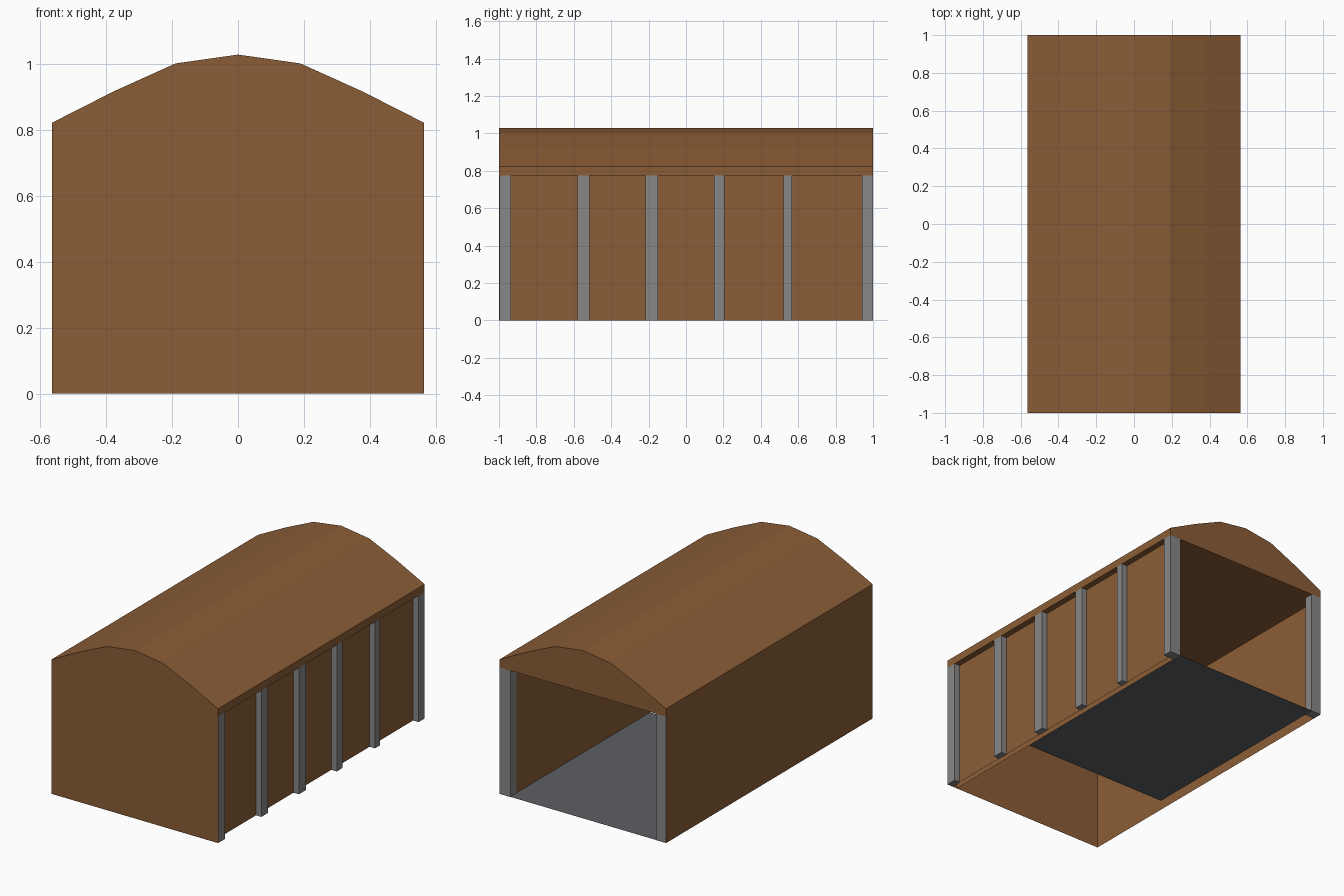
import bpy

if "Cube" in bpy.data.objects:
    bpy.data.objects.remove(bpy.data.objects["Cube"])

def material(name, rgb):
    m = bpy.data.materials.new(name)
    m.diffuse_color = (*rgb, 1)
    m.use_nodes = True
    m.node_tree.nodes["Principled BSDF"].inputs["Base Color"].default_value = m.diffuse_color
    return m

BROWN = material("brown_wood", (0.258, 0.110, 0.037))
GREY = material("grey_post", (0.245, 0.245, 0.245))
SLATE = material("dark_floor", (0.112, 0.114, 0.127))

def mesh(name, verts, faces, mat):
    me = bpy.data.meshes.new(name)
    me.from_pydata(verts, [], faces)
    me.materials.append(mat)
    ob = bpy.data.objects.new(name, me)
    bpy.context.collection.objects.link(ob)
    return ob

def box(name, x0, x1, y0, y1, z0, z1, mat):
    v = [(x, y, z) for z in (z0, z1) for x, y in ((x0, y0), (x1, y0), (x1, y1), (x0, y1))]
    f = [(3, 2, 1, 0), (4, 5, 6, 7)] + [(i, (i + 1) % 4, (i + 1) % 4 + 4, i + 4) for i in range(4)]
    return mesh(name, v, f, mat)

def sheet(name, corners, mat):
    return mesh(name, corners, [(0, 1, 2, 3)], mat)

W, L, EAVE = 0.565, 1.0, 0.775

# roof: solid curved profile with a flat underside
half = [(0.19, 1.003), (0.378, 0.918), (W, 0.823), (W, EAVE)]
prof = [(-x, z) for x, z in reversed(half)] + [(0, 1.03)] + half
n = len(prof)
verts = [(x, y, z) for y in (-L, L) for x, z in prof]
faces = [tuple(reversed(range(n))), tuple(range(n, 2 * n))]
faces += [(i, (i + 1) % n, (i + 1) % n + n, i + n) for i in range(n)]
mesh("roof", verts, faces, BROWN)
bpy.data.objects["roof"].data.validate()

# thin outer walls
sheet("front_wall", [(-W, -L, 0), (W, -L, 0), (W, -L, EAVE), (-W, -L, EAVE)], BROWN)
sheet("left_wall", [(-W, L, 0), (-W, -L, 0), (-W, -L, EAVE), (-W, L, EAVE)], BROWN)

# right wall: recessed outer panel and inner lining
sheet("right_panel", [(0.528, -L, 0), (0.528, L - .01, 0), (0.528, L - .01, EAVE), (0.528, -L, EAVE)], BROWN)
sheet("right_lining", [(0.493, L - .01, 0), (0.493, -L, 0), (0.493, -L, EAVE), (0.493, L - .01, EAVE)], BROWN)

# posts along the right side
for i, (y0, y1) in enumerate([(-0.998, -0.935), (-0.58, -0.515), (-0.217, -0.15),
                              (0.15, 0.205), (0.52, 0.567), (0.942, L)]):
    box(f"right_post_{i + 1}", 0.491 if i == 5 else 0.525, W, y0, y1, 0, EAVE, GREY)
# rear left corner post, behind the left wall
box("rear_left_post", -W + 0.002, -0.498, 0.942, L, 0, EAVE, GREY)

# floor covering the rear part
sheet("floor", [(-0.5, -0.354, 0.001), (0.493, -0.354, 0.001), (0.493, L, 0.001), (-0.5, L, 0.001)], SLATE)
